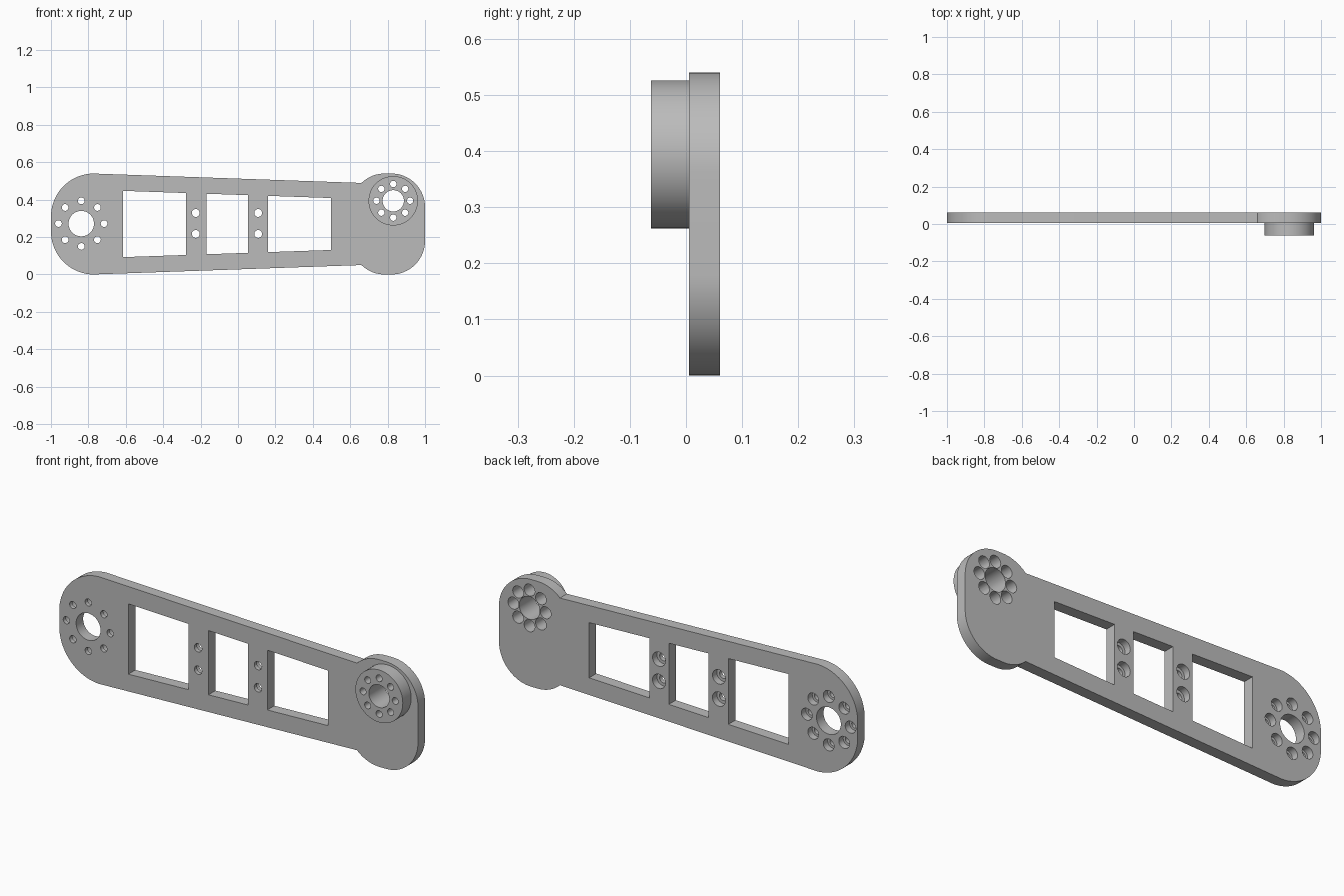
import bpy, bmesh
from math import sin, cos, pi, radians

cube = bpy.data.objects.get("Cube")
if cube:
    bpy.data.objects.remove(cube, do_unlink=True)

# Single grey finish
grey = bpy.data.materials.new("grey")
grey.use_nodes = True
colour = (0.5, 0.5, 0.5, 1)
grey.diffuse_color = colour
grey.node_tree.nodes["Principled BSDF"].inputs["Base Color"].default_value = colour

FRONT, JOIN, BACK = -0.062, 0.005, 0.061
MID = 0.27
HUB = (0.83, 0.394)
EYE = (-0.838, 0.272)


def arc(cx, cz, r, start, end, n=20):
    angles = [radians(start + (end - start) * i / n) for i in range(n + 1)]
    return [(cx + r * cos(a), cz + r * sin(a)) for a in angles]


def circle(cx, cz, r, n=48):
    return arc(cx, cz, r, 0, 360, n)[:-1]


def loft(bm, sections):
    """Closed solid through matching outlines, given as (y, points)."""
    rings = [[bm.verts.new((x, y, z)) for x, z in pts] for y, pts in sections]
    for a, b in zip(rings, rings[1:]):
        for i in range(len(a)):
            j = (i + 1) % len(a)
            bm.faces.new((a[i], a[j], b[j], b[i]))
    bm.faces.new(rings[0])
    bm.faces.new(rings[-1])


def finish(bm, name):
    bmesh.ops.recalc_face_normals(bm, faces=bm.faces)
    mesh = bpy.data.meshes.new(name)
    bm.to_mesh(mesh)
    bm.free()
    mesh.materials.append(grey)
    obj = bpy.data.objects.new(name, mesh)
    bpy.context.collection.objects.link(obj)
    return obj


def solid(name, points, y0, y1):
    bm = bmesh.new()
    loft(bm, [(y0, points), (y1, points)])
    return finish(bm, name)


# Tapered arm plate with a wide round end and a flared end
outline = (arc(-0.77, 0.23, 0.23, 180, 268)
           + arc(0.785, 0.18, 0.18, 226, 270)
           + arc(0.82, 0.18, 0.18, 270, 360)
           + arc(0.82, 0.36, 0.18, 0, 90)
           + arc(0.785, 0.36, 0.18, 90, 134)
           + arc(-0.77, 0.31, 0.23, 92, 180))
# Drop repeated points where arcs meet
outline = [p for i, p in enumerate(outline)
           if abs(p[0] - outline[i - 1][0]) + abs(p[1] - outline[i - 1][1]) > 1e-4]
plate = solid("arm_plate", outline, JOIN, BACK)

# Raised round hub on the front
hub = solid("hub", circle(*HUB, 0.132, 64), FRONT, JOIN)

# All openings in one cutter
cuts = bmesh.new()


def bore(x, z, r):
    loft(cuts, [(-0.2, circle(x, z, r)), (0.2, circle(x, z, r))])


def screw_hole(x, z, r, wide, step):
    """Narrow hole in front, wider counterbore from the back."""
    small, large = circle(x, z, r, 24), circle(x, z, wide, 24)
    loft(cuts, [(-0.2, small), (step, small), (step, large), (0.2, large)])


def screw_ring(centre, radius, r, wide, step):
    for i in range(8):
        a = i * pi / 4
        screw_hole(centre[0] + radius * cos(a), centre[1] + radius * sin(a),
                   r, wide, step)


bore(*EYE, 0.068)
screw_ring(EYE, 0.122, 0.018, 0.03, 0.026)
bore(*HUB, 0.057)
screw_ring(HUB, 0.09, 0.017, 0.03, -0.02)
for x in (-0.226, 0.108):
    for z in (0.217, 0.329):
        screw_hole(x, z, 0.021, 0.036, 0.026)

# Three windows whose edges follow the taper
for x0, x1 in ((-0.615, -0.279), (-0.168, 0.053), (0.16, 0.497)):
    h0, h1 = (0.156 - 0.0345 * x for x in (x0, x1))
    quad = [(x0, MID - h0), (x1, MID - h1), (x1, MID + h1), (x0, MID + h0)]
    loft(cuts, [(-0.2, quad), (0.2, quad)])
cutter = finish(cuts, "opening_cutter")
cutter.hide_render = True

# Cut the parts and shade them
for obj in (plate, hub):
    mod = obj.modifiers.new("openings", "BOOLEAN")
    mod.operation = "DIFFERENCE"
    mod.solver = "EXACT"
    mod.object = cutter
    bpy.ops.object.select_all(action="DESELECT")
    obj.select_set(True)
    bpy.context.view_layer.objects.active = obj
    bpy.ops.object.modifier_apply(modifier=mod.name)
    bpy.ops.object.shade_smooth_by_angle(angle=radians(30))
bpy.data.objects.remove(cutter, do_unlink=True)
